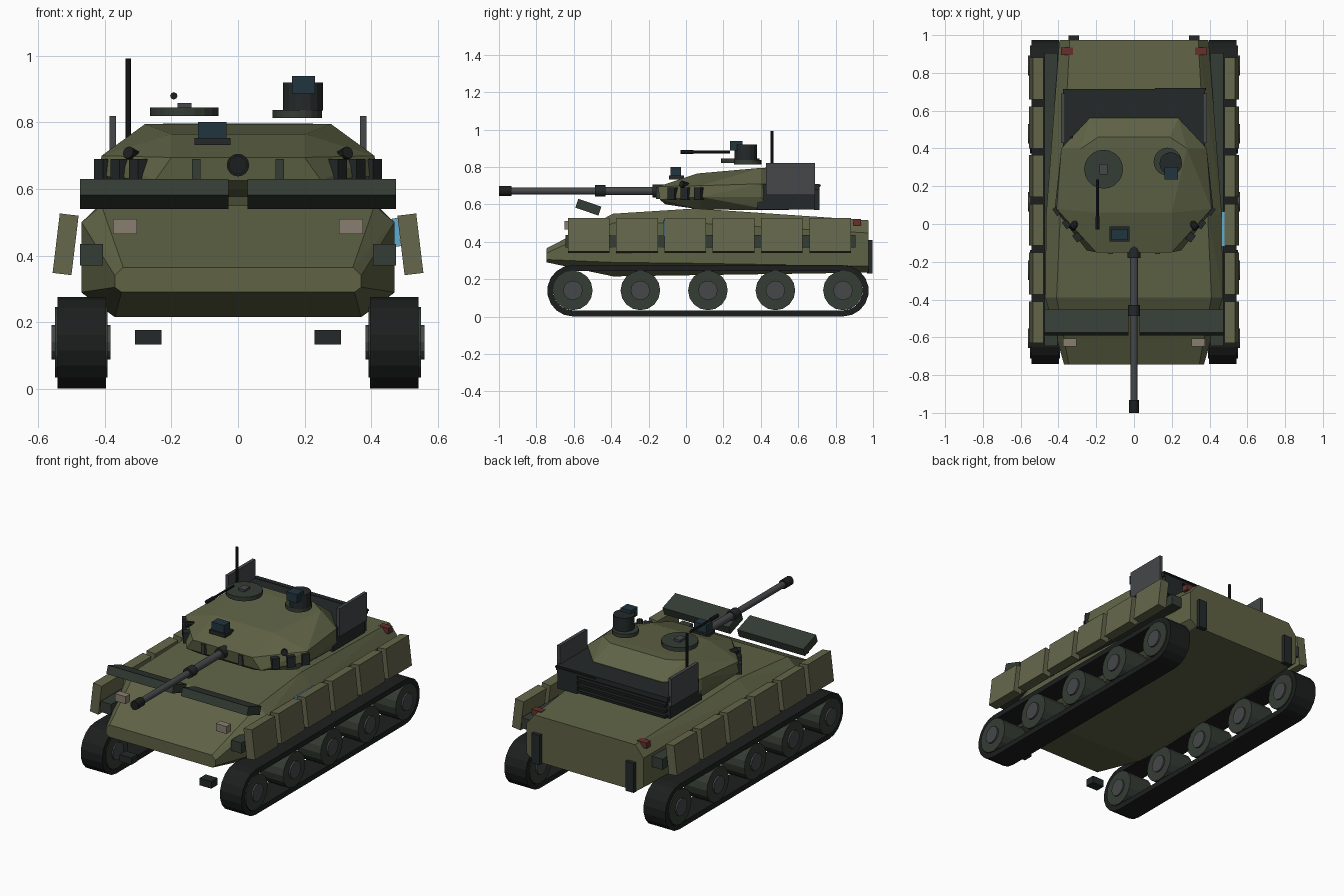
import bpy, bmesh, math
from mathutils import Vector

if "Cube" in bpy.data.objects:
    bpy.data.objects.remove(bpy.data.objects["Cube"])


def mat(name, r, g, b):
    m = bpy.data.materials.new(name)
    m.diffuse_color = (r, g, b, 1)
    m.use_nodes = True
    m.node_tree.nodes["Principled BSDF"].inputs["Base Color"].default_value = m.diffuse_color
    return m


OLIVE = mat("olive", 0.115, 0.125, 0.06)
PLATE = mat("plate_olive", 0.13, 0.135, 0.07)
DGREEN = mat("dark_green", 0.035, 0.045, 0.035)
BLACK = mat("black", 0.012, 0.013, 0.013)
DARK = mat("dark", 0.018, 0.022, 0.022)
GREY = mat("gunmetal", 0.06, 0.063, 0.067)
GLASS = mat("glass", 0.015, 0.035, 0.05)
TAN = mat("lamp_tan", 0.25, 0.21, 0.16)
RED = mat("lamp_red", 0.13, 0.03, 0.025)
BLUE = mat("marker_blue", 0.12, 0.40, 0.62)


def finish(name, bm, m):
    bmesh.ops.recalc_face_normals(bm, faces=bm.faces)
    me = bpy.data.meshes.new(name)
    bm.to_mesh(me)
    bm.free()
    ob = bpy.data.objects.new(name, me)
    me.materials.append(m)
    bpy.context.collection.objects.link(ob)
    return ob


def box(name, center, size, m, rot=(0, 0, 0)):
    bm = bmesh.new()
    bmesh.ops.create_cube(bm, size=1)
    bmesh.ops.scale(bm, vec=size, verts=bm.verts)
    ob = finish(name, bm, m)
    ob.location, ob.rotation_euler = center, rot
    return ob


def cyl(name, a, b, r, m, n=16):
    a, b = Vector(a), Vector(b)
    bm = bmesh.new()
    bmesh.ops.create_cone(bm, cap_ends=True, segments=n, radius1=r, radius2=r, depth=(b - a).length)
    ob = finish(name, bm, m)
    ob.location = (a + b) / 2
    ob.rotation_euler = (b - a).to_track_quat('Z', 'Y').to_euler()
    return ob


def faceted(name, half_points, m):
    """Convex armour shell from points on the right half."""
    bm = bmesh.new()
    for x, y, z in half_points:
        for s in (-1, 1):
            bm.verts.new((s * x, y, z))
    r = bmesh.ops.convex_hull(bm, input=bm.verts[:])
    bmesh.ops.delete(bm, geom=list({v for v in r["geom_interior"] if isinstance(v, bmesh.types.BMVert)}),
                     context='VERTS')
    bmesh.ops.dissolve_limit(bm, angle_limit=0.02, verts=bm.verts[:], edges=bm.edges[:])
    return finish(name, bm, m)


def track(name, x0, x1, m):
    """Hollow belt around the first and last wheel."""
    bm = bmesh.new()
    loops = []
    for x in (x0, x1):
        for r in (0.137, 0.105):
            pts = []
            for cy, start in ((0.84, -90), (-0.605, 90)):
                for i in range(10):
                    t = math.radians(start + 20 * i)
                    pts.append(bm.verts.new((x, cy + r * math.cos(t), 0.138 + r * math.sin(t))))
            loops.append(pts)
    for a, b in ((0, 1), (1, 3), (3, 2), (2, 0)):
        A, B = loops[a], loops[b]
        for i in range(len(A)):
            j = (i + 1) % len(A)
            bm.faces.new((A[i], A[j], B[j], B[i]))
    return finish(name, bm, m)


# Hull: stations of (y, bottom half-width, z, side half-width, low z, high z, top half-width, z)
pts = []
for y, hb, zb, w, z1, z2, ht, zt in (
        (-0.745, 0.35, 0.29, 0.37, 0.305, 0.34, 0.345, 0.365),
        (-0.39, 0.37, 0.215, 0.47, 0.29, 0.50, 0.41, 0.55),
        (0.05, 0.37, 0.222, 0.465, 0.285, 0.50, 0.39, 0.578),
        (0.975, 0.35, 0.235, 0.395, 0.27, 0.447, 0.34, 0.515)):
    pts += [(hb, y, zb), (w, y, z1), (w, y, z2), (ht, y, zt)]
faceted("hull", pts, OLIVE)

# Running gear, skirts and side fittings
for s, side in ((-1, "left"), (1, "right")):
    track(f"track_{side}", s * 0.397, s * 0.543, BLACK)
    for i in range(5):
        y = -0.605 + 0.361 * i
        cyl(f"wheel_{side}_{i}", (s * 0.392, y, 0.14), (s * 0.55, y, 0.14), 0.106, DGREEN)
        cyl(f"wheel_hub_{side}_{i}", (s * 0.383, y, 0.14), (s * 0.56, y, 0.14), 0.052, GREY, 12)
    box(f"skirt_rail_{side}", (s * 0.44, 0.13, 0.403), (0.07, 1.55, 0.065), DGREEN)
    for i in range(6):
        box(f"skirt_plate_{side}_{i}", (s * 0.518, -0.52 + 0.258 * i, 0.434), (0.057, 0.222, 0.18),
            PLATE, (0, -s * 0.12, 0))
    # Front and rear fittings
    box(f"splash_board_{side}", (s * 0.252, -0.522, 0.585), (0.446, 0.13, 0.05), DGREEN, (-0.33, 0, 0))
    box(f"headlight_{side}", (s * 0.34, -0.627, 0.488), (0.072, 0.043, 0.045), TAN)
    box(f"tow_block_{side}", (s * 0.27, -0.67, 0.155), (0.08, 0.06, 0.043), DARK)
    box(f"tail_light_{side}", (s * 0.355, 0.915, 0.505), (0.065, 0.04, 0.035), RED)
    box(f"rear_bracket_{side}", (s * 0.318, 0.982, 0.32), (0.055, 0.03, 0.18), DARK)
    # Turret side fittings
    box(f"turret_side_panel_{side}", (s * 0.376, 0.56, 0.735), (0.02, 0.262, 0.17), GREY)
    for i, (x, y) in enumerate(((0.405, 0.07), (0.355, 0.0), (0.30, -0.07))):
        box(f"cheek_block_{side}_{i}", (s * x, y, 0.658), (0.045, 0.035, 0.065), DARK, (0, 0, s * 0.93))
    box(f"mantlet_rib_{side}", (s * 0.125, -0.145, 0.66), (0.025, 0.03, 0.062), DGREEN)
    cyl(f"smoke_launcher_{side}", (s * 0.295, 0.025, 0.69), (s * 0.33, -0.025, 0.71), 0.019, BLACK, 10)
box("side_marker", (0.476, -0.027, 0.47), (0.018, 0.185, 0.085), BLUE, (0, -0.1, 0))

# Turret shell
faceted("turret", [
    (0.18, -0.11, 0.60), (0.34, 0.08, 0.572), (0.35, 0.45, 0.57), (0.23, 0.55, 0.57),
    (0.25, -0.14, 0.625), (0.42, 0.08, 0.64), (0.385, 0.40, 0.64),
    (0.20, -0.15, 0.695), (0.41, 0.08, 0.70), (0.385, 0.40, 0.71), (0.235, 0.56, 0.71),
    (0.20, 0.06, 0.765), (0.28, 0.40, 0.795), (0.19, 0.46, 0.797)], OLIVE)

# Bustle basket with rear slats
box("bustle", (0, 0.535, 0.64), (0.75, 0.31, 0.135), DARK)
box("bustle_rear_top", (0, 0.70, 0.695), (0.75, 0.03, 0.03), DARK)
for i in range(3):
    box(f"bustle_slat_{i}", (-0.06, 0.702, 0.585 + 0.035 * i), (0.60, 0.025, 0.015), BLACK)
box("bustle_locker", (0.30, 0.70, 0.635), (0.13, 0.03, 0.13), DARK)
cyl("bustle_rail", (0.11, 0.715, 0.70), (0.38, 0.715, 0.70), 0.006, BLACK, 8)

# Main gun
Z = 0.672
cyl("mantlet", (0, -0.18, Z), (0, -0.10, Z), 0.034, DARK)
cyl("gun_sleeve", (0, -0.44, Z), (0, -0.12, Z), 0.022, GREY)
cyl("gun_barrel", (0, -0.95, Z), (0, -0.42, Z), 0.019, GREY)
cyl("fume_extractor", (0, -0.487, Z), (0, -0.43, Z), 0.031, DARK)
cyl("muzzle", (0, -1.0, Z), (0, -0.932, Z), 0.027, BLACK)

# Gunner sight
box("sight_base", (-0.077, -0.052, 0.743), (0.108, 0.08, 0.022), DARK)
box("sight_head", (-0.077, -0.055, 0.777), (0.085, 0.058, 0.048), GLASS)

# Left hatch with machine gun
cyl("left_hatch", (-0.161, 0.29, 0.82), (-0.161, 0.29, 0.845), 0.103, DGREEN, 20)
box("hatch_handle", (-0.161, 0.29, 0.851), (0.042, 0.055, 0.014), GREY)
cyl("machine_gun", (-0.193, -0.03, 0.88), (-0.193, 0.235, 0.88), 0.007, BLACK, 8)
cyl("machine_gun_jacket", (-0.193, -0.03, 0.88), (-0.193, 0.04, 0.88), 0.011, BLACK, 8)

# Right cupola with panoramic sight
cyl("right_cupola_ring", (0.178, 0.33, 0.814), (0.178, 0.33, 0.838), 0.074, DGREEN, 20)
cyl("panoramic_sight_body", (0.195, 0.32, 0.836), (0.195, 0.32, 0.92), 0.06, DARK)
box("panoramic_sight_head", (0.197, 0.268, 0.913), (0.07, 0.066, 0.052), GLASS)

# Antenna
cyl("antenna", (-0.33, 0.46, 0.69), (-0.33, 0.46, 0.993), 0.008, BLACK, 8)
